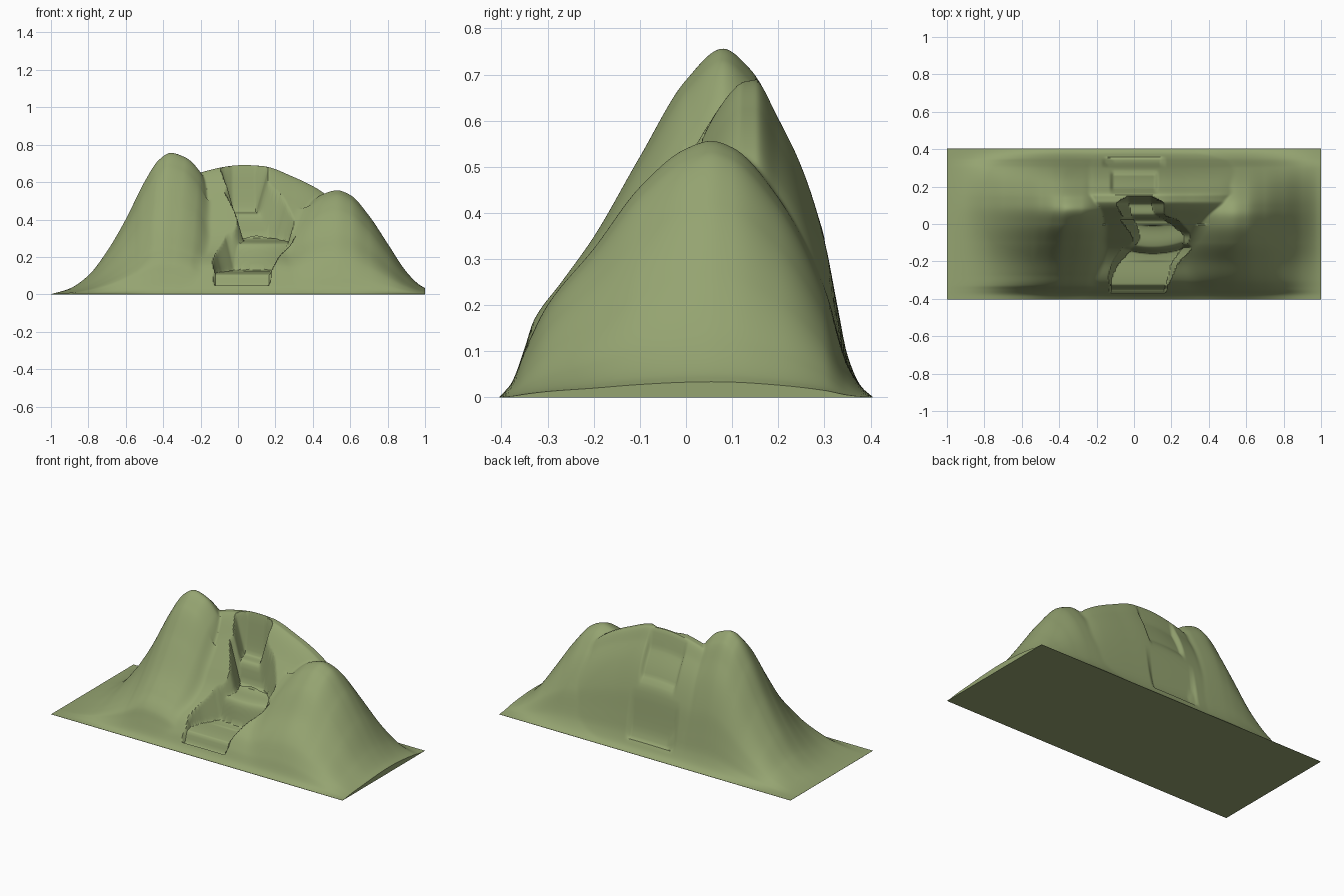
import bpy, bmesh, math

if "Cube" in bpy.data.objects:
    bpy.data.objects.remove(bpy.data.objects["Cube"])

def curve(*pts):
    """Smooth monotone curve through (t, value) points."""
    n = len(pts)
    s = [(pts[i+1][1]-pts[i][1])/(pts[i+1][0]-pts[i][0]) for i in range(n-1)]
    m = [s[0]] + [0 if a*b <= 0 else 2*a*b/(a+b) for a, b in zip(s, s[1:])] + [s[-1]]
    def f(t):
        if t <= pts[0][0]:
            return pts[0][1]
        for i in range(n-1):
            t0, v0 = pts[i]
            t1, v1 = pts[i+1]
            if t <= t1:
                h = t1-t0
                u = (t-t0)/h
                return (v0*(1+2*u)*(1-u)**2 + h*m[i]*u*(1-u)**2
                        + v1*u*u*(3-2*u) + h*m[i+1]*u*u*(u-1))
        return pts[-1][1]
    return f

def clamp(t):
    return min(max(t, 0), 1)

# Tall left hill: height along x, relative height along y
left_x = curve((-1, 0), (-.9, .03), (-.8, .1), (-.7, .23), (-.6, .4), (-.5, .6), (-.42, .72),
               (-.36, .755), (-.28, .73), (-.2, .65), (-.13, .49), (-.05, .22), (.05, 0))
left_y = curve((-.405, 0), (-.38, .035), (-.35, .14), (-.33, .22), (-.27, .33), (-.2, .46), (-.1, .69),
               (0, .91), (.08, 1), (.14, .94), (.2, .8), (.25, .66), (.3, .45), (.33, .25), (.35, .12),
               (.38, .03), (.405, 0))
# Lower right hill, its inner flank forming the right bank
right_x = curve((.03, 0), (.14, .18), (.25, .34), (.38, .485), (.46, .537), (.53, .555), (.6, .53),
                (.7, .42), (.8, .27), (.9, .12), (.97, .05), (1, .033))
right_y = curve((-.405, 0), (-.38, .05), (-.35, .18), (-.3, .36), (-.2, .58), (-.1, .82), (0, .97),
                (.055, 1), (.1, .975), (.2, .78), (.3, .43), (.35, .13), (.38, .04), (.405, 0))
# Central ridge with a straight steep front cliff
ridge_x = curve((-.6, 0), (-.36, .5), (-.2, .65), (.03, .69), (.13, .685), (.3, .625), (.46, .54),
                (.6, .4), (.8, .12), (1, 0))
ridge_y = curve((-.405, 0), (-.38, .04), (-.35, .13), (-.3, .24), (-.2, .35), (-.13, .46), (-.07, .6),
                (.02, .8), (.113, .995), (.12, 1), (.15, 1), (.2, .88), (.25, .73), (.3, .5),
                (.33, .27), (.35, .13), (.38, .03), (.405, 0))
# Stream bed: left edge, right edge and stepped floor, all along y
bed_left = curve((-.36, -.12), (-.3, -.12), (-.22, -.09), (-.14, -.02), (-.07, .03), (0, .01), (.06, -.02), (.13, -.03))
bed_right = curve((-.36, .16), (-.3, .18), (-.22, .2), (-.14, .25), (-.07, .27), (0, .2), (.06, .11), (.13, .09))
bed_floor = curve((-.365, .03), (-.35, .04), (-.325, .105), (-.13, .13), (-.105, .25), (-.09, .27),
                  (.02, .3), (.04, .41), (.055, .43), (.105, .44), (.15, .7))

def blend_max(a, b, amount):
    k = amount*max(a, b) + 1e-6
    h = max(k-abs(a-b), 0)/k
    return max(a, b) + h*h*k/4

def height(x, y):
    ridge = ridge_x(x)*ridge_y(y)
    # shallow recess, ledge and hollow on the back of the ridge
    if y > .16:
        side = clamp((.13-abs(x))/.02)
        ridge -= .05*side*clamp((y-.16)/.03)*clamp((.29-y)/.03)
        low = clamp((.17-abs(x))/.03)
        ridge -= .08*low*clamp((y-.3)/.02)*clamp((.36-y)/.03)
    lean = .15*min(y-.08, 0)*clamp((x+.55)/.2)
    hills = max(left_x(x-lean)*left_y(y), right_x(x)*right_y(y))
    z = blend_max(hills, ridge, .14 if y < .0 else .03)
    # carve the pools and falls
    if -.365 < y < .15:
        arc = max(1-((x-.1)/.17)**2, 0)
        bend = y + .03*arc if -.2 < y < 0 else y
        off = max(bed_left(y)-x, x-bed_right(y), 0)
        z = min(z, bed_floor(bend) + 3.5*off)
    return max(z, 0)

# Terrain grid with skirt and base
NX, NY, D = 300, 140, .404
bm = bmesh.new()
grid = [[bm.verts.new((x, y, height(x, y)+.001)) for x in (-1+2*i/NX for i in range(NX+1))]
        for y in (-D+2*D*j/NY for j in range(NY+1))]
for j in range(NY):
    for i in range(NX):
        bm.faces.new((grid[j][i], grid[j][i+1], grid[j+1][i+1], grid[j+1][i]))
rim = grid[0] + [r[-1] for r in grid[1:]] + grid[-1][-2::-1] + [r[0] for r in grid[-2:0:-1]]
low = [bm.verts.new((v.co.x, v.co.y, 0)) for v in rim]
for k in range(len(rim)):
    n = (k+1) % len(rim)
    bm.faces.new((rim[n], rim[k], low[k], low[n]))
bm.faces.new(low[::-1])

mesh = bpy.data.meshes.new("mountain")
bm.to_mesh(mesh)
bm.free()
mountain = bpy.data.objects.new("mountain", mesh)
bpy.context.collection.objects.link(mountain)
mat = bpy.data.materials.new("moss green")
mat.diffuse_color = (.30, .37, .165, 1)
mat.use_nodes = True
mat.node_tree.nodes["Principled BSDF"].inputs["Base Color"].default_value = mat.diffuse_color
mesh.materials.append(mat)
bpy.context.view_layer.objects.active = mountain
mountain.select_set(True)
bpy.ops.object.shade_smooth_by_angle(angle=math.radians(35))
